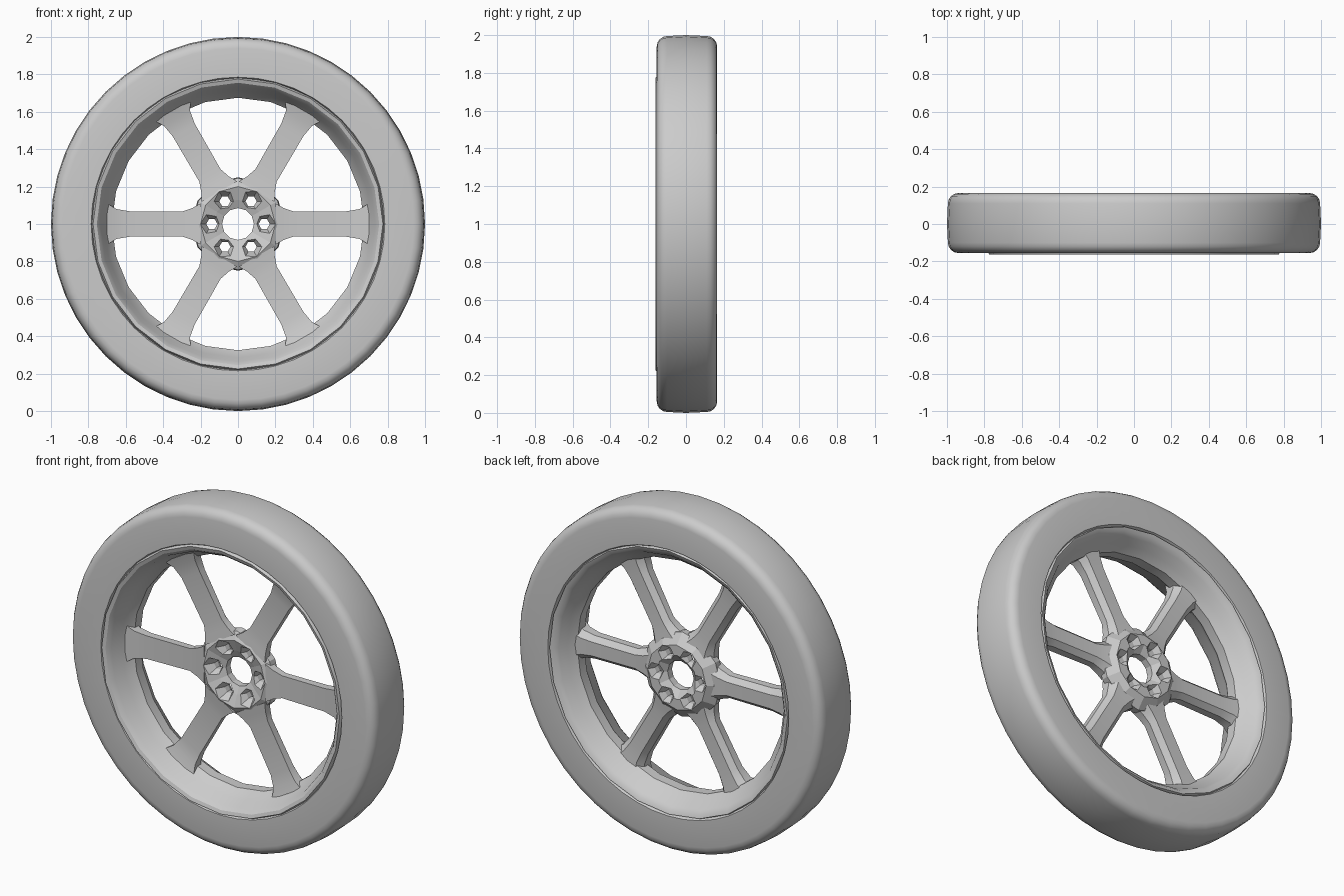
import bpy
from math import sin, cos, pi, radians
from mathutils import Matrix, Vector

if "Cube" in bpy.data.objects:
    bpy.data.objects.remove(bpy.data.objects["Cube"])

grey = bpy.data.materials.new("plain grey")
grey.use_nodes = True
colour = (0.6, 0.6, 0.6, 1)
grey.diffuse_color = colour
grey.node_tree.nodes["Principled BSDF"].inputs["Base Color"].default_value = colour


def make(name, verts, faces, angle):
    mesh = bpy.data.meshes.new(name)
    mesh.from_pydata(verts, [], faces)
    mesh.materials.append(grey)
    ob = bpy.data.objects.new(name, mesh)
    bpy.context.collection.objects.link(ob)
    bpy.ops.object.select_all(action="DESELECT")
    ob.select_set(True)
    bpy.context.view_layer.objects.active = ob
    bpy.ops.object.mode_set(mode="EDIT")
    bpy.ops.mesh.select_all(action="SELECT")
    bpy.ops.mesh.normals_make_consistent(inside=False)
    bpy.ops.object.mode_set(mode="OBJECT")
    if angle:
        bpy.ops.object.shade_smooth_by_angle(angle=radians(angle))
    return ob


def lathe(name, profile, sides, closed=False, angle=30):
    """Spin (radius, y) points around the axle."""
    n = len(profile)
    verts = [(r * cos(2 * pi * s / sides), y, 1 + r * sin(2 * pi * s / sides))
             for s in range(sides) for r, y in profile]
    faces = []
    for s in range(sides):
        a, b = s * n, (s + 1) % sides * n
        for i in range(n if closed else n - 1):
            j = (i + 1) % n
            faces.append((a + i, a + j, b + j, b + i))
    return make(name, verts, faces, angle)


def loft(name, rings, matrix, angle=0):
    """Join equal rings of points into a capped solid."""
    n = len(rings[0])
    verts = [matrix @ Vector(p) for ring in rings for p in ring]
    faces = [tuple(range(n)), tuple(range(len(verts) - n, len(verts)))]
    for k in range(len(rings) - 1):
        for i in range(n):
            j = (i + 1) % n
            faces.append((k * n + i, k * n + j, k * n + n + j, k * n + n + i))
    return make(name, verts, faces, angle)


# Tyre: flat side walls, rounded shoulders, slightly domed tread
side, back, corner = -0.155, 0.165, 0.055
shoulder = [(0.995 - corner + corner * sin(t * pi / 8), corner * (1 - cos(t * pi / 8)))
            for t in range(5)]
tyre = [(0.775, side + 0.02), (0.785, side)]
tyre += [(r, side + d) for r, d in shoulder]
tyre += [(1.0, 0)]
tyre += [(r, back - d) for r, d in reversed(shoulder)]
tyre += [(0.785, back), (0.775, back - 0.02)]
lathe("tyre", tyre, 48, angle=40)

# Rim: raised lips and a dropped centre
rim = [(0.785, -0.14), (0.775, -0.162), (0.755, -0.155), (0.735, -0.13),
       (0.715, -0.06), (0.675, -0.01), (0.675, 0.05), (0.71, 0.09),
       (0.735, 0.135), (0.755, 0.155), (0.775, 0.163), (0.785, 0.14)]
lathe("rim", rim, 24, angle=25)

# Hub: dished front, raised back, open axle hole
hub = lathe("hub", [(0.245, -0.01), (0.2, -0.035), (0.13, -0.01), (0.085, 0.01),
                    (0.085, 0.05), (0.13, 0.085), (0.19, 0.085), (0.25, 0.035)],
            12, closed=True, angle=0)

# Bolt holes: countersunk from both faces
for k in range(6):
    turn = Matrix.Translation((0, 0, 1)) @ Matrix.Rotation(k * pi / 3, 4, "Y")
    rings = [[(0.14 + r * cos(i * pi / 3), y, r * sin(i * pi / 3)) for i in range(6)]
             for r, y in ((0.07, -0.05), (0.03, 0.02), (0.03, 0.05), (0.06, 0.1))]
    cutter = loft("bolt_hole_cutter", rings, turn)
    cutter.hide_render = True
    cut = hub.modifiers.new("bolt hole", "BOOLEAN")
    cut.operation = "DIFFERENCE"
    cut.solver = "EXACT"
    cut.object = cutter
    bpy.context.view_layer.objects.active = hub
    bpy.ops.object.modifier_apply(modifier=cut.name)
    bpy.data.objects.remove(cutter)

# Spokes: flared at hub and rim, bevelled towards the back
stations = [(0.2, 0.11, -0.03, 0.06), (0.245, 0.085, -0.025, 0.055),
            (0.3, 0.066, -0.02, 0.05), (0.58, 0.068, -0.025, 0.05),
            (0.65, 0.08, -0.035, 0.055), (0.7, 0.11, -0.05, 0.06)]
for k in range(6):
    turn = Matrix.Translation((0, 0, 1)) @ Matrix.Rotation(k * pi / 3, 4, "Y")
    rings = [[(x, front, -w), (x, front, w), (x, 0.02, w),
              (x, rear, 0.6 * w), (x, rear, -0.6 * w), (x, 0.02, -w)]
             for x, w, front, rear in stations]
    loft(f"spoke_{k + 1}", rings, turn, angle=25)
